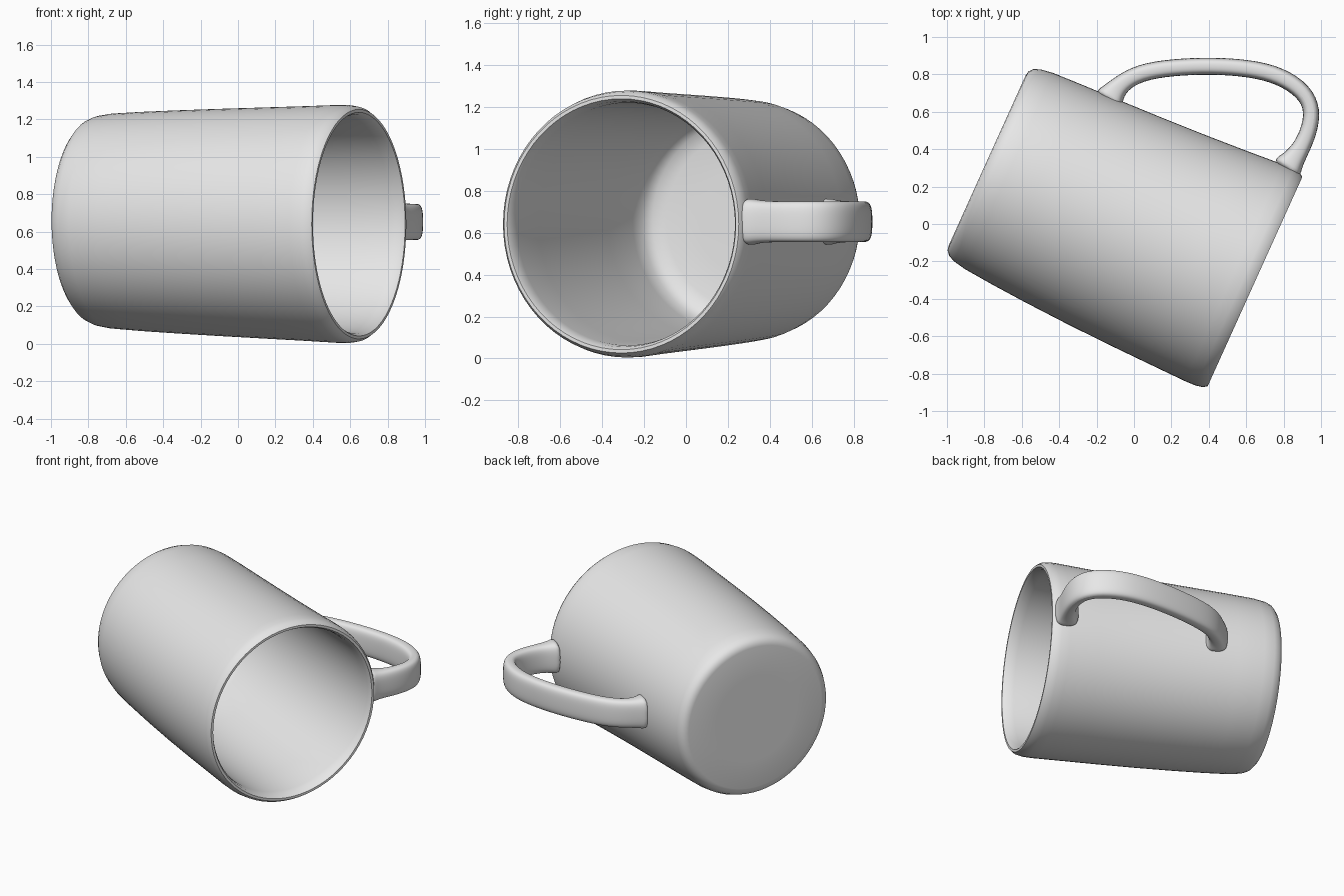
import bpy, bmesh, math
from mathutils import Matrix, Vector

cube = bpy.data.objects.get("Cube")
if cube:
    bpy.data.objects.remove(cube, do_unlink=True)

# One plain glaze colour
glaze = bpy.data.materials.new("light grey glaze")
glaze.use_nodes = True
COLOUR = (0.8, 0.8, 0.8, 1.0)
glaze.diffuse_color = COLOUR
glaze.node_tree.nodes["Principled BSDF"].inputs["Base Color"].default_value = COLOUR


def add_object(name, bm):
    """Turn a bmesh into a smooth-shaded object with the glaze."""
    bmesh.ops.recalc_face_normals(bm, faces=bm.faces[:])
    mesh = bpy.data.meshes.new(name)
    bm.to_mesh(mesh)
    bm.free()
    mesh.materials.append(glaze)
    obj = bpy.data.objects.new(name, mesh)
    bpy.context.collection.objects.link(obj)
    bpy.ops.object.select_all(action='DESELECT')
    obj.select_set(True)
    bpy.context.view_layer.objects.active = obj
    bpy.ops.object.shade_smooth_by_angle(angle=math.radians(45))
    return obj


# Mug body: (radius, distance from base) lathed, then laid on its side
LENGTH = 1.575
PROFILE = [
    (0, 0), (0.30, 0), (0.50, 0), (0.525, 0.005), (0.548, 0.025), (0.563, 0.06),
    (0.575, 0.13), (0.586, 0.30), (0.596, 0.50), (0.607, 0.75), (0.617, 1.0),
    (0.627, 1.25), (0.636, 1.45), (0.636, 1.51), (0.629, 1.55), (0.614, 1.572),
    (0.598, 1.572), (0.585, 1.55), (0.578, 1.50), (0.572, 1.25), (0.560, 0.90),
    (0.545, 0.50), (0.532, 0.25), (0.518, 0.17), (0.485, 0.13), (0.42, 0.115),
    (0.25, 0.11), (0, 0.11),
]
bm = bmesh.new()
verts = [bm.verts.new((r, 0, s)) for r, s in PROFILE]
edges = [bm.edges.new(pair) for pair in zip(verts, verts[1:])]
bmesh.ops.spin(bm, geom=verts + edges, cent=(0, 0, 0), axis=(0, 0, 1),
               angle=math.tau, steps=72, use_merge=False)
bmesh.ops.remove_doubles(bm, verts=bm.verts[:], dist=0.0005)

# Slight hand-made bow and lift of the body along its length
for v in bm.verts:
    t = v.co.z / LENGTH
    v.co.x -= 0.014 * math.sin(math.pi * t)
    v.co.y += 0.018 * (1 - t)

AX, AY = 0.911, -0.412
lay_down = Matrix(((-AY, 0, AX, -0.785), (AX, 0, AY, 0.34),
                   (0, 1, 0, 0.64), (0, 0, 0, 1)))
bm.transform(lay_down)
add_object("mug_body", bm)

# Handle: (x, y, thickness, height) stations along a flat loop, flared at the ends
STATIONS = [
    (-0.14, 0.655, 0.19, 0.25), (-0.115, 0.695, 0.135, 0.215), (-0.07, 0.75, 0.10, 0.20),
    (0.03, 0.81, 0.095, 0.20), (0.20, 0.838, 0.093, 0.20), (0.42, 0.847, 0.093, 0.20),
    (0.62, 0.833, 0.095, 0.20), (0.78, 0.795, 0.097, 0.20), (0.91, 0.71, 0.097, 0.20),
    (0.957, 0.61, 0.092, 0.20), (0.935, 0.49, 0.092, 0.20), (0.885, 0.39, 0.10, 0.20),
    (0.84, 0.33, 0.135, 0.215), (0.81, 0.285, 0.19, 0.25),
]
HANDLE_Z, SIDES, POWER = 0.652, 12, 0.6


def rounded(a):
    """Point on a unit rounded rectangle at angle a."""
    c, s = math.cos(a), math.sin(a)
    return (math.copysign(abs(c) ** POWER, c), math.copysign(abs(s) ** POWER, s))


bm = bmesh.new()
rings = []
for i, (x, y, thick, high) in enumerate(STATIONS):
    before = STATIONS[max(i - 1, 0)]
    after = STATIONS[min(i + 1, len(STATIONS) - 1)]
    along = Vector((after[0] - before[0], after[1] - before[1], 0)).normalized()
    across = Vector((-along.y, along.x, 0))
    ring = []
    for k in range(SIDES):
        u, w = rounded(math.tau * (k + 0.5) / SIDES)
        p = Vector((x, y, HANDLE_Z)) + across * (u * thick / 2)
        p.z += w * high / 2
        ring.append(bm.verts.new(p))
    rings.append(ring)
for a, b in zip(rings, rings[1:]):
    for k in range(SIDES):
        n = (k + 1) % SIDES
        bm.faces.new((a[k], a[n], b[n], b[k]))
bm.faces.new(rings[0])
bm.faces.new(rings[-1])
handle = add_object("handle", bm)
subdivide = handle.modifiers.new("Smooth", 'SUBSURF')
subdivide.levels = subdivide.render_levels = 2
